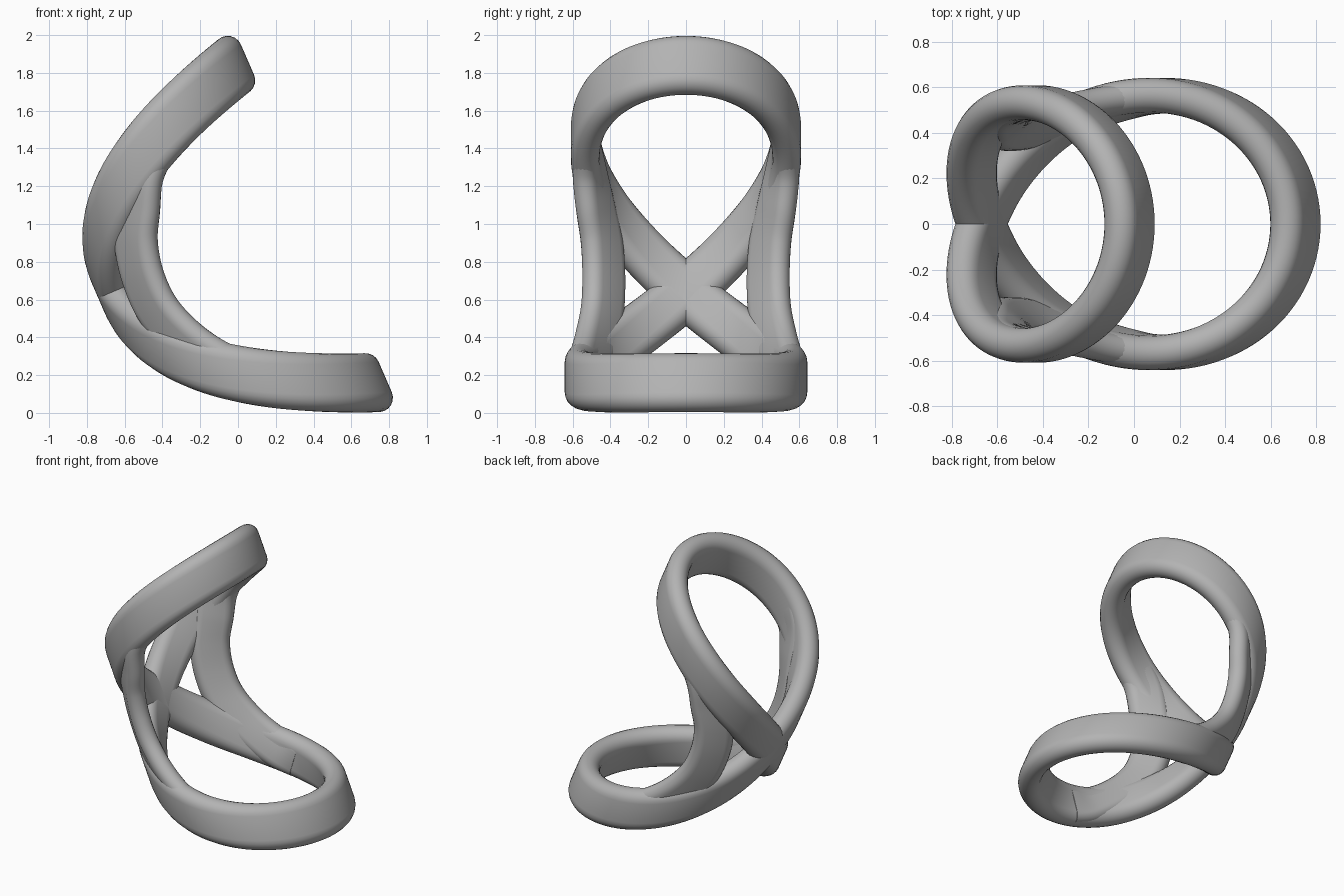
import bpy, bmesh, math
from mathutils import Vector

cube = bpy.data.objects.get("Cube")
if cube:
    bpy.data.objects.remove(cube, do_unlink=True)

grey = bpy.data.materials.new("plain grey")
grey.use_nodes = True
GREY = (0.45, 0.45, 0.45, 1)
grey.diffuse_color = GREY
grey.node_tree.nodes["Principled BSDF"].inputs["Base Color"].default_value = GREY

CENTRE = Vector((0.345, 0, 1.0))       # centre of the curved bow
AWAY = Vector((-0.94, 0, -0.335))      # towards the crossing
DOWN = Vector((0.395, 0, -0.91))       # towards the lower tip


def sweep(name, path, spreads, radius, closed, steps=10):
    """Carry a round tube along a path, stretched both ways by each spread vector."""
    bm = bmesh.new()
    n = len(path)
    rings = []
    for i, p in enumerate(path):
        after = path[(i + 1) % n] if closed else path[min(i + 1, n - 1)]
        before = path[i - 1] if closed else path[max(i - 1, 0)]
        tangent = (after - before).normalized()
        length = (spreads[i] - tangent * spreads[i].dot(tangent)).normalized()
        across = tangent.cross(length)
        ring = []
        for end in (1, -1):
            for k in range(steps + 1):
                a = math.pi * k / steps
                cap = across * math.cos(a) + length * math.sin(a)
                ring.append(bm.verts.new(p + (spreads[i] + cap * radius) * end))
        rings.append(ring)
    m = len(rings[0])
    for i in range(n if closed else n - 1):
        r, s = rings[i], rings[(i + 1) % n]
        for j in range(m):
            k = (j + 1) % m
            bm.faces.new((r[j], r[k], s[k], s[j]))
    if not closed:
        bm.faces.new(rings[0])
        bm.faces.new(rings[-1])
    bmesh.ops.recalc_face_normals(bm, faces=bm.faces)
    mesh = bpy.data.meshes.new(name)
    bm.to_mesh(mesh)
    bm.free()
    mesh.materials.append(grey)
    obj = bpy.data.objects.new(name, mesh)
    bpy.context.collection.objects.link(obj)
    bpy.ops.object.select_all(action="DESELECT")
    obj.select_set(True)
    bpy.context.view_layer.objects.active = obj
    bpy.ops.object.shade_smooth_by_angle(angle=math.radians(40))


def loop_point(t):
    """Figure of eight wrapped over a curved bow."""
    s = math.sin(t / 2)
    bulge = (1 - s * s) * (1 + 0.26 * s * s)
    p = CENTRE + AWAY * (1.08 * bulge) + DOWN * (0.923 * s)
    p.y = (0.547 + 0.022 * s) * (math.sin(t) - 0.05 * math.sin(2 * t))
    return p


def smooth_path(points, steps=12):
    """Smooth curve through all points."""
    pts = [points[0] * 2 - points[1]] + points + [points[-1] * 2 - points[-2]]
    out = []
    for a, b, c, d in zip(pts, pts[1:], pts[2:], pts[3:]):
        for i in range(steps):
            u = i / steps
            out.append((b * 2 + (c - a) * u + (a * 2 - b * 5 + c * 4 - d) * u ** 2
                        + (b * 3 - a - c * 3 + d) * u ** 3) / 2)
    return out + [points[-1]]


# Crossed double loop, stretched along the line between its tips
COUNT = 240
loop = [loop_point(4 * math.pi * i / COUNT) for i in range(COUNT)]
sweep("double_loop", loop, [DOWN * 0.088] * COUNT, 0.076, True)

# Side braces joining the upper and lower loops, broad side turned outwards
BRACE = [(-0.44, 0.53, 1.45), (-0.52, 0.51, 1.27), (-0.535, 0.475, 1.07), (-0.54, 0.445, 0.9),
         (-0.5, 0.435, 0.71), (-0.41, 0.445, 0.525), (-0.25, 0.485, 0.355),
         (-0.06, 0.53, 0.23), (0.1, 0.55, 0.18)]
for side, name in ((1, "left_brace"), (-1, "right_brace")):
    path = smooth_path([Vector((x, y * side, z)) for x, y, z in BRACE])
    last = len(path) - 1
    spreads = []
    for i, p in enumerate(path):
        inward = Vector((CENTRE.x - p.x, 0, CENTRE.z - p.z)).normalized()
        inward.y = side * math.sin(math.pi * i / last)
        spreads.append(inward.normalized() * 0.07)
    sweep(name, path, spreads, 0.065, False)
